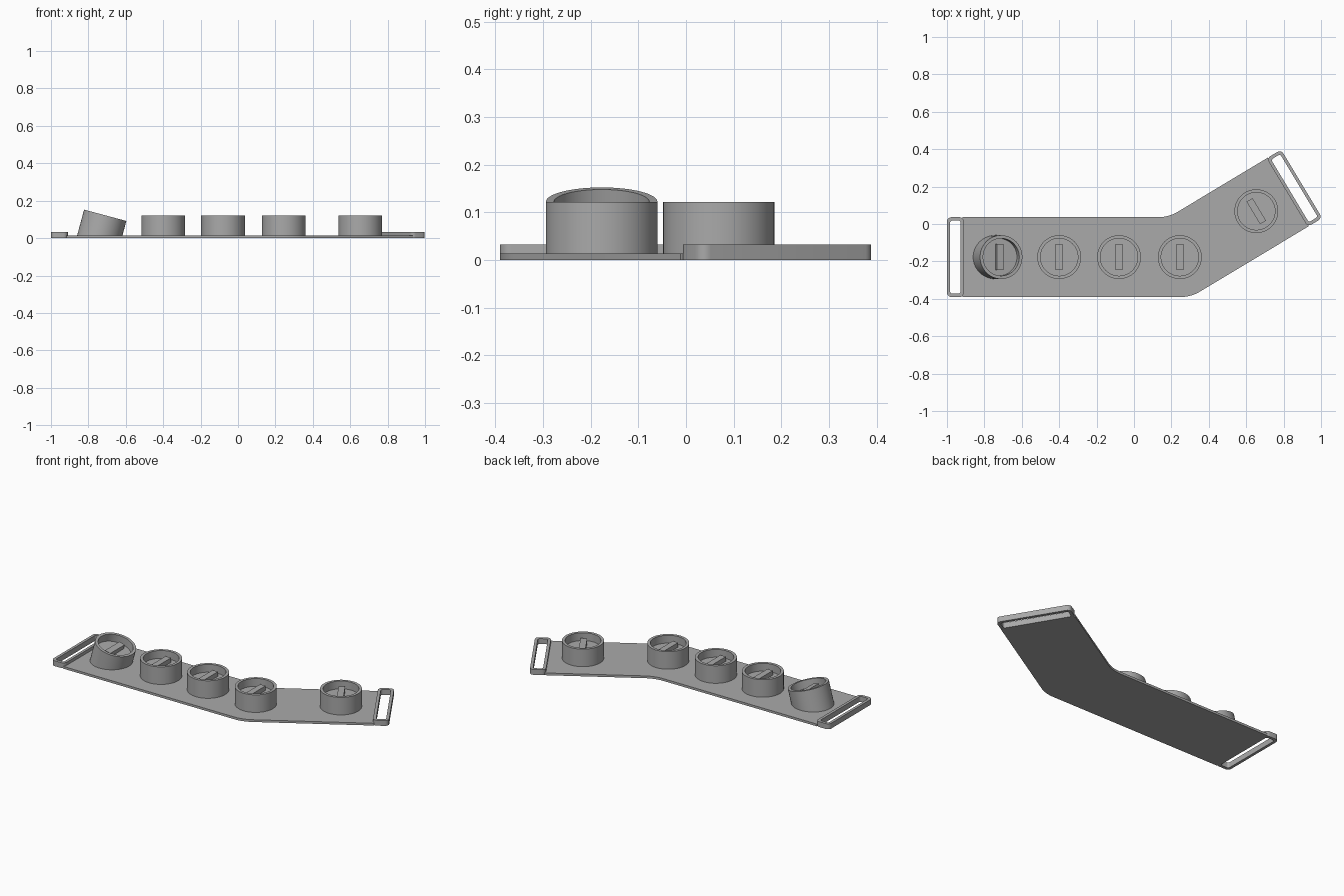
import bpy, bmesh, math
from mathutils import Matrix, Vector

if "Cube" in bpy.data.objects:
    bpy.data.objects.remove(bpy.data.objects["Cube"], do_unlink=True)

GREY = 0.4
mat = bpy.data.materials.new("plain grey")
mat.use_nodes = True
mat.diffuse_color = (GREY, GREY, GREY, 1)
mat.node_tree.nodes["Principled BSDF"].inputs["Base Color"].default_value = (GREY, GREY, GREY, 1)

ANGLE = math.radians(31)          # bend of the strap arm
BEND = Vector((0.245, -0.177))    # where the two centre lines meet
HALF = 0.2135                     # half the strap width
PLATE, FRAME, RIM = 0.014, 0.033, 0.122
ALONG = Vector((math.cos(ANGLE), math.sin(ANGLE)))
ACROSS = Vector((-ALONG.y, ALONG.x))


def finish(bm, name):
    bmesh.ops.recalc_face_normals(bm, faces=bm.faces)
    mesh = bpy.data.meshes.new(name)
    bm.to_mesh(mesh)
    bm.free()
    mesh.materials.append(mat)
    obj = bpy.data.objects.new(name, mesh)
    bpy.context.collection.objects.link(obj)
    bpy.ops.object.select_all(action="DESELECT")
    bpy.context.view_layer.objects.active = obj
    obj.select_set(True)
    bpy.ops.object.shade_smooth_by_angle(angle=math.radians(30))
    return obj


def fillet(before, corner, after, radius, steps=8):
    """Points of an arc rounding one corner of an outline."""
    a, b = (before - corner).normalized(), (after - corner).normalized()
    half = a.angle(b) / 2
    start, end = corner + a * radius / math.tan(half), corner + b * radius / math.tan(half)
    centre = corner + (a + b).normalized() * radius / math.sin(half)
    p, q = start - centre, end - centre
    sweep = p.angle(q)
    return [centre + (p * math.sin(sweep * (1 - i / steps)) + q * math.sin(sweep * i / steps))
            / math.sin(sweep) for i in range(steps + 1)]


def rounded_rect(w, d, r):
    c = [Vector(p) for p in ((w, d), (-w, d), (-w, -d), (w, -d))]
    return [p for i in range(4) for p in fillet(c[i - 1], c[i], c[(i + 1) % 4], r, 6)]


def bridge(bm, lower, upper):
    n = len(lower)
    for i in range(n):
        j = (i + 1) % n
        bm.faces.new((lower[i], lower[j], upper[j], upper[i]))


# Bent strap plate
def plate():
    shift = HALF * math.tan(ANGLE / 2)
    end = BEND + ALONG * 0.677
    low = [Vector((-0.918, BEND.y - HALF)), BEND + Vector((shift, -HALF)), end - ACROSS * HALF]
    top = [end + ACROSS * HALF, BEND + Vector((-shift, HALF)), Vector((-0.918, BEND.y + HALF))]
    outline = [low[0], *fillet(*low, 0.2), low[2], top[0], *fillet(*top, 0.2), top[2]]
    bm = bmesh.new()
    bottom = [bm.verts.new((p.x, p.y, 0)) for p in outline]
    upper = [bm.verts.new((p.x, p.y, PLATE)) for p in outline]
    bm.faces.new(bottom)
    bm.faces.new(upper)
    bridge(bm, bottom, upper)
    finish(bm, "strap_plate")


# Raised loop with a through slot
def loop(name, centre, angle):
    bm = bmesh.new()
    rings = []
    for w, d, r in ((0.045, HALF, 0.024), (0.028, HALF - 0.018, 0.012)):
        outline = rounded_rect(w, d, r)
        rings.append([[bm.verts.new((p.x, p.y, z)) for p in outline] for z in (0, FRAME)])
    (ob, ot), (ib, it) = rings
    for lower, upper in ((ob, ot), (ib, it), (ob, ib), (ot, it)):
        bridge(bm, lower, upper)
    bm.transform(Matrix.Translation((*centre, 0)) @ Matrix.Rotation(angle, 4, "Z"))
    finish(bm, name)


# Round cup with a recessed floor, made about its rim centre
def cup(name, centre, turn=0, tilt=0):
    place = (Matrix.Translation((*centre, RIM)) @ Matrix.Rotation(turn, 4, "Z")
             @ Matrix.Rotation(tilt, 4, "Y"))
    bm = bmesh.new()
    rings = []
    for r, z in ((0.117, -0.11), (0.117, 0), (0.1, 0), (0.1, -0.048)):
        ring = []
        for i in range(64):
            a = math.tau * i / 64
            x, y = r * math.cos(a), r * math.sin(a)
            if not rings:     # run the wall down its axis into the plate
                z = (0.008 - RIM + x * math.sin(tilt)) / math.cos(tilt)
            ring.append(bm.verts.new((x, y, z)))
        rings.append(ring)
    for lower, upper in zip(rings, rings[1:]):
        bridge(bm, lower, upper)
    bm.faces.new(rings[0])
    bm.faces.new(rings[-1])
    bm.transform(place)
    finish(bm, name + "_cup")
    # Rib standing on the floor
    bm = bmesh.new()
    bmesh.ops.create_cube(bm, size=1, matrix=place @ Matrix.Translation((0, 0, -0.036))
                          @ Matrix.Diagonal((0.037, 0.14, 0.032, 1)))
    finish(bm, name + "_rib")


plate()
loop("right_loop", (-0.955, BEND.y), 0)
loop("left_loop", BEND + ALONG * 0.715, ANGLE)
cup("tilted", (-0.71, BEND.y), tilt=math.radians(15))
for label, x in (("outer", -0.4), ("middle", -0.08), ("inner", BEND.x)):
    cup(label, (x, BEND.y))
cup("arm", BEND + ALONG * 0.477, turn=ANGLE)
